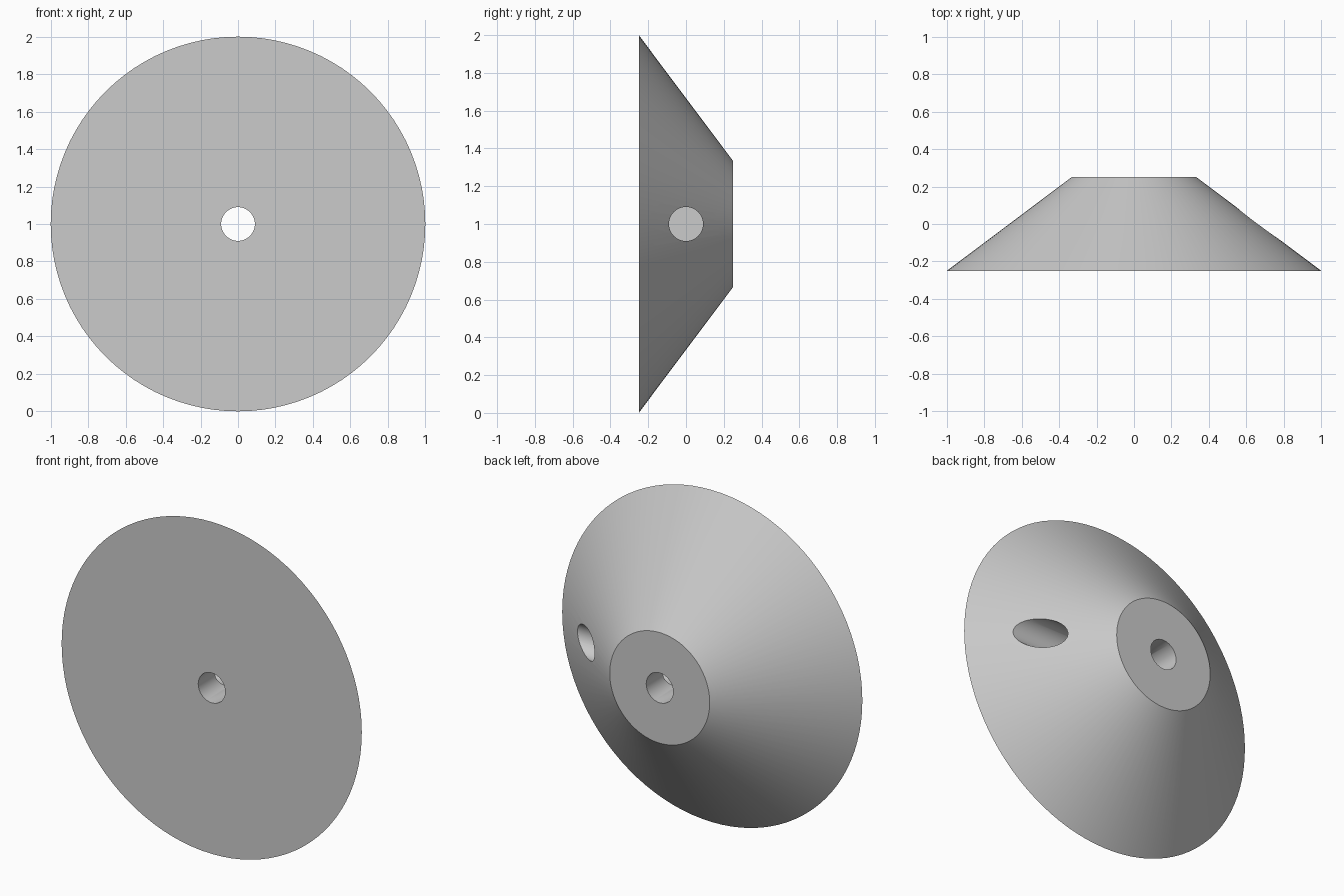
import bpy
import math
from mathutils import Matrix

cube = bpy.data.objects.get("Cube")
if cube:
    bpy.data.objects.remove(cube, do_unlink=True)

grey = bpy.data.materials.new("plain grey")
grey.use_nodes = True
colour = (0.6, 0.6, 0.6, 1)
grey.diffuse_color = colour
grey.node_tree.nodes["Principled BSDF"].inputs["Base Color"].default_value = colour

SEGMENTS = 96
HOLE_RADIUS = 0.09


def drill(target, name, location, rotation, length):
    """Cut a round hole through the target."""
    bpy.ops.mesh.primitive_cylinder_add(
        vertices=64, radius=HOLE_RADIUS, depth=length,
        location=location, rotation=rotation)
    cutter = bpy.context.object
    cutter.name = name
    cutter.data.materials.append(grey)
    cutter.hide_render = True
    cutter.hide_set(True)
    cut = target.modifiers.new(name, "BOOLEAN")
    cut.operation = "DIFFERENCE"
    cut.solver = "EXACT"
    cut.object = cutter
    return cutter


# Conical body, wide face to the front
bpy.ops.mesh.primitive_cone_add(
    vertices=SEGMENTS, radius1=1, radius2=0.333, depth=0.5,
    location=(0, 0, 1), rotation=(-math.pi / 2, 0, 0))
body = bpy.context.object
body.name = "conical_body"
body.data.materials.append(grey)

# Central bore and blind side hole that crosses it
SIDE_END = -0.2
cutters = [
    drill(body, "bore_cutter", (0, 0, 1), (math.pi / 2, 0, 0), 1),
    drill(body, "side_hole_cutter", ((1.2 + SIDE_END) / 2, 0, 1),
          (0, math.pi / 2, 0), 1.2 - SIDE_END),
]

# Apply the cuts, then remove the cutters
bpy.ops.object.select_all(action="DESELECT")
body.select_set(True)
bpy.context.view_layer.objects.active = body
for modifier in list(body.modifiers):
    bpy.ops.object.modifier_apply(modifier=modifier.name)
for cutter in cutters:
    bpy.data.objects.remove(cutter, do_unlink=True)

# Smooth round walls, crisp rims
bpy.ops.object.shade_smooth_by_angle(angle=math.radians(30))
